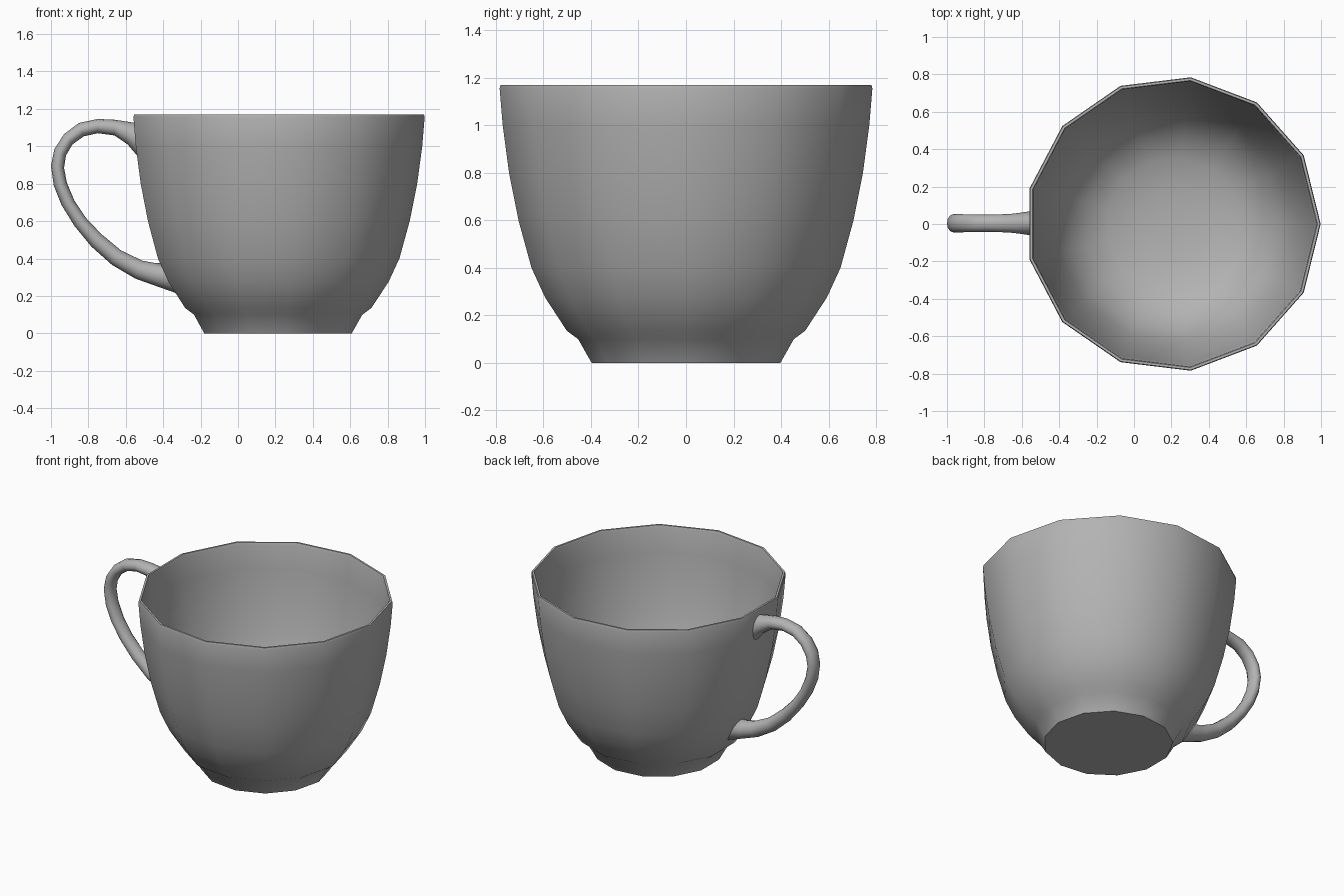
import bpy, bmesh, math
from mathutils import Vector

CX = 0.208      # cup axis
SIDES = 13

grey = bpy.data.materials.new("plain grey")
grey.diffuse_color = (0.45, 0.45, 0.45, 1)


def finish(bm, name, angle):
    bmesh.ops.recalc_face_normals(bm, faces=bm.faces)
    mesh = bpy.data.meshes.new(name)
    bm.to_mesh(mesh)
    bm.free()
    mesh.materials.append(grey)
    obj = bpy.data.objects.new(name, mesh)
    bpy.context.collection.objects.link(obj)
    bpy.ops.object.select_all(action='DESELECT')
    obj.select_set(True)
    bpy.context.view_layer.objects.active = obj
    bpy.ops.object.shade_smooth_by_angle(angle=math.radians(angle))
    return obj


def skin(bm, rings):
    """Bridge successive closed rings and cap both ends."""
    n = len(rings[0])
    for a, b in zip(rings, rings[1:]):
        for i in range(n):
            j = (i + 1) % n
            bm.faces.new((a[i], a[j], b[j], b[i]))
    bm.faces.new(rings[0])
    bm.faces.new(rings[-1])


# Cup: (radius, height) from the foot, up the outside, over the rim, down the inside
profile = [(0.40, 0), (0.457, 0.10), (0.505, 0.135), (0.597, 0.275), (0.655, 0.40),
           (0.71, 0.60), (0.75, 0.80), (0.777, 1.0), (0.79, 1.155),
           (0.786, 1.17), (0.773, 1.17), (0.768, 1.155),
           (0.756, 1.0), (0.729, 0.80), (0.688, 0.60), (0.633, 0.41),
           (0.575, 0.295), (0.48, 0.19), (0.36, 0.13), (0.2, 0.10), (0.07, 0.092)]
bm = bmesh.new()
rings = []
for r, z in profile:
    rings.append([bm.verts.new((CX + r * math.cos(math.tau * i / SIDES),
                                r * math.sin(math.tau * i / SIDES), z))
                  for i in range(SIDES)])
skin(bm, rings)
finish(bm, "cup", 40)

# Handle: outer edge (x, z), inner edge (x, z), half thickness in y
sections = [
    (-0.550, 1.125, -0.535, 0.945, 0.066),
    (-0.600, 1.133, -0.590, 1.010, 0.058),
    (-0.660, 1.142, -0.660, 1.058, 0.050),
    (-0.750, 1.146, -0.750, 1.070, 0.046),
    (-0.850, 1.125, -0.825, 1.053, 0.046),
    (-0.930, 1.065, -0.885, 1.010, 0.048),
    (-0.982, 0.985, -0.920, 0.950, 0.049),
    (-1.000, 0.895, -0.930, 0.885, 0.049),
    (-0.985, 0.790, -0.915, 0.805, 0.049),
    (-0.943, 0.685, -0.875, 0.710, 0.048),
    (-0.875, 0.575, -0.813, 0.617, 0.047),
    (-0.785, 0.465, -0.730, 0.530, 0.047),
    (-0.675, 0.367, -0.625, 0.443, 0.049),
    (-0.550, 0.293, -0.510, 0.388, 0.054),
    (-0.430, 0.250, -0.450, 0.377, 0.060),
    (-0.325, 0.213, -0.412, 0.375, 0.066),
]
bm = bmesh.new()
rings = []
for ox, oz, ix, iz, half in sections:
    outer, inner = Vector((ox, 0, oz)), Vector((ix, 0, iz))
    mid, arm = (outer + inner) / 2, (outer - inner) / 2
    rings.append([bm.verts.new(mid + arm * math.cos(math.tau * i / 12)
                               + Vector((0, 0.004 + half * math.sin(math.tau * i / 12), 0)))
                  for i in range(12)])
skin(bm, rings)
finish(bm, "handle", 60)
